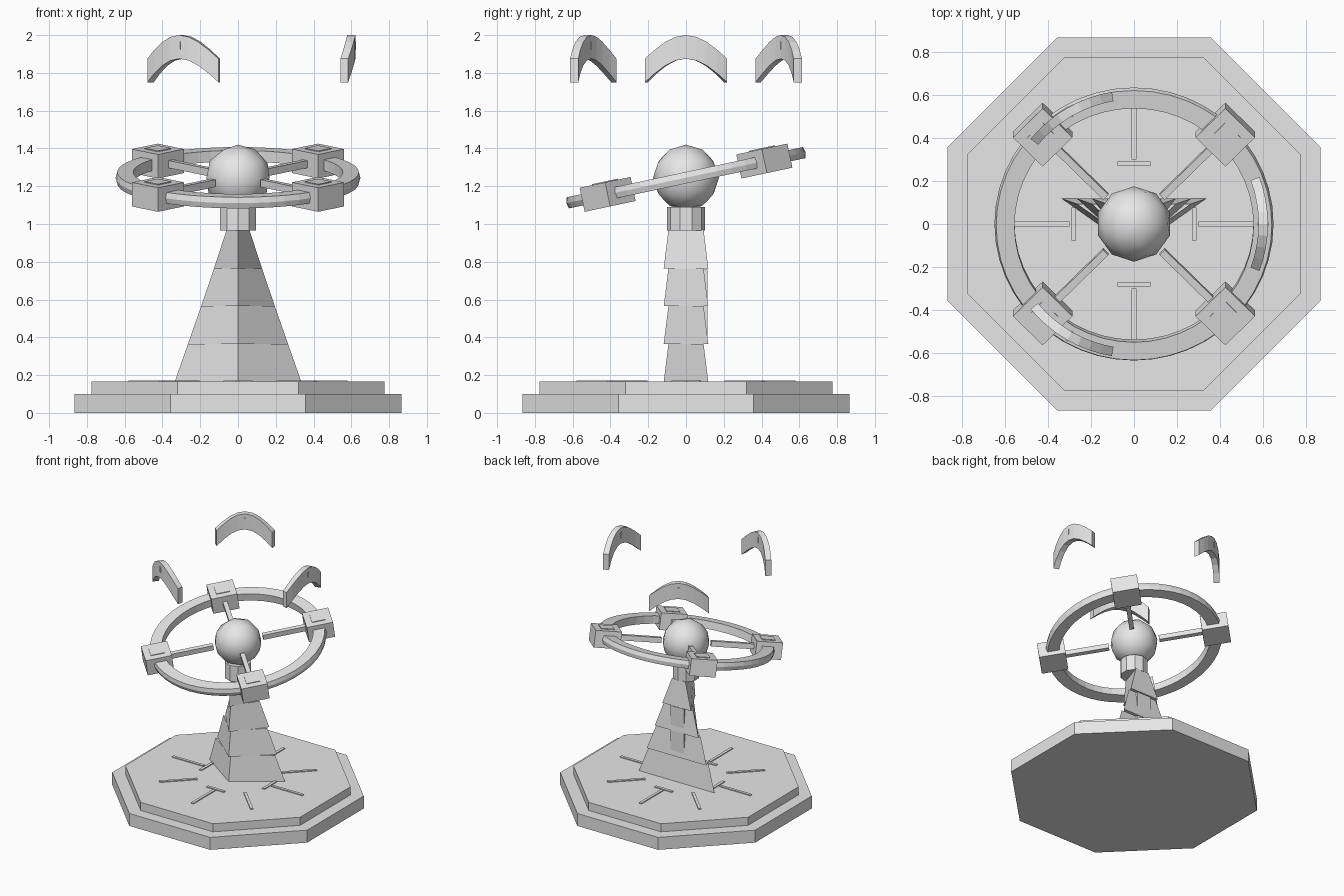
import bpy, bmesh
from math import pi, sin, cos, radians
from mathutils import Matrix, Vector

if "Cube" in bpy.data.objects:
    bpy.data.objects.remove(bpy.data.objects["Cube"])

GREY = (0.8, 0.8, 0.8, 1)
stone = bpy.data.materials.new("light grey")
stone.use_nodes = True
stone.diffuse_color = GREY
stone.node_tree.nodes["Principled BSDF"].inputs["Base Color"].default_value = GREY


def finish(name, bm, matrix=Matrix(), smooth=False):
    bmesh.ops.recalc_face_normals(bm, faces=bm.faces)
    mesh = bpy.data.meshes.new(name)
    bm.to_mesh(mesh)
    bm.free()
    mesh.materials.append(stone)
    for p in mesh.polygons:
        p.use_smooth = smooth
    obj = bpy.data.objects.new(name, mesh)
    obj.matrix_world = matrix
    bpy.context.collection.objects.link(obj)
    return obj


def box(name, size, centre, matrix=Matrix()):
    bm = bmesh.new()
    bmesh.ops.create_cube(bm, size=1)
    bmesh.ops.scale(bm, vec=size, verts=bm.verts)
    bmesh.ops.translate(bm, vec=centre, verts=bm.verts)
    return finish(name, bm, matrix)


def prism(name, sides, radius, z0, z1, turn=0):
    bm = bmesh.new()
    bmesh.ops.create_cone(bm, cap_ends=True, segments=sides, radius1=radius,
                          radius2=radius, depth=z1 - z0)
    return finish(name, bm, Matrix.Translation((0, 0, (z0 + z1) / 2)) @ Matrix.Rotation(turn, 4, "Z"))


def loft(name, loops, closed=False, matrix=Matrix()):
    """Skin a list of equal cross-sections; cap the ends unless closed."""
    bm = bmesh.new()
    rows = [[bm.verts.new(p) for p in loop] for loop in loops]
    n = len(rows[0])
    pairs = list(zip(rows, rows[1:])) + ([(rows[-1], rows[0])] if closed else [])
    for a, b in pairs:
        for i in range(n):
            bm.faces.new((a[i], a[(i + 1) % n], b[(i + 1) % n], b[i]))
    if not closed:
        bm.faces.new(rows[0])
        bm.faces.new(rows[-1])
    return finish(name, bm, matrix)


def spin(angle):
    return Matrix.Rotation(angle, 4, "Z")


# Octagonal two-step base
prism("base_lower", 8, 0.865 / cos(pi / 8), 0, 0.1, pi / 8)
prism("base_upper", 8, 0.775 / cos(pi / 8), 0.1, 0.165, pi / 8)

# Raised floor marks: eight rays, crossbars on the main axes
for k in range(8):
    turn = spin(k * pi / 4)
    box("floor_ray", (0.28, 0.022, 0.014), (0.44, 0, 0.165), turn)
    if k % 2 == 0:
        box("floor_crossbar", (0.022, 0.155, 0.014), (0.28, 0, 0.165), turn)

# Four flared triangular tower tiers
levels = [0.165, 0.365, 0.565, 0.765, 0.97]
widths = [0.335, 0.265, 0.195, 0.127, 0.06]


def triangle(w, d, z):
    return [(0, -d, z), (w, d, z), (-w, d, z)]


for k in range(4):
    loft("tower_tier", [triangle(widths[k], 0.118, levels[k]),
                        triangle(widths[k + 1], 0.093, levels[k + 1])])
box("tower_back_panel", (0.12, 0.05, 0.38), (0, 0.088, 0.57))

# Collar and orb
prism("collar", 10, 0.1, 0.965, 1.09)
bm = bmesh.new()
bmesh.ops.create_icosphere(bm, subdivisions=2, radius=0.175)
finish("orb", bm, Matrix.Translation((0, 0, 1.245)), smooth=True)

# Tilted ring with a slight outer ridge
tilt = Matrix.Translation((0, 0, 1.245)) @ Matrix.Rotation(radians(12), 4, "X")
profile = [(0.555, -0.03), (0.64, -0.03), (0.648, 0), (0.64, 0.03), (0.555, 0.03)]
ring = loft("ring", [[(r * cos(a), r * sin(a), z) for r, z in profile]
                     for a in (2 * pi * i / 48 for i in range(48))], True, tilt)

# Spokes and blocks around the ring
for k in range(4):
    turn = tilt @ spin(pi / 4 + k * pi / 2)
    box("spoke", (0.36, 0.034, 0.04), (0.365, 0, 0), turn)
    box("ring_block", (0.195, 0.195, 0.13), (0.6, 0, 0), turn)
    box("block_cap", (0.1, 0.1, 0.008), (0.6, 0, 0.066), turn)

# Three floating arches curved around the axis
for k in range(3):
    turn = spin(k * 2 * pi / 3)
    sections = []
    for i in range(9):
        t = i / 4 - 1
        a = radians(20.5) * t
        z = 1.75 + 0.125 * cos(t * pi / 2)
        sections.append([(r * cos(a), r * sin(a), z + h)
                         for r, h in ((0.578, 0), (0.622, 0), (0.622, 0.125), (0.578, 0.125))])
    loft("floating_arch", sections, False, turn)
    box("arch_notch", (0.052, 0.012, 0.04), (0.6, 0, 1.945), turn)
